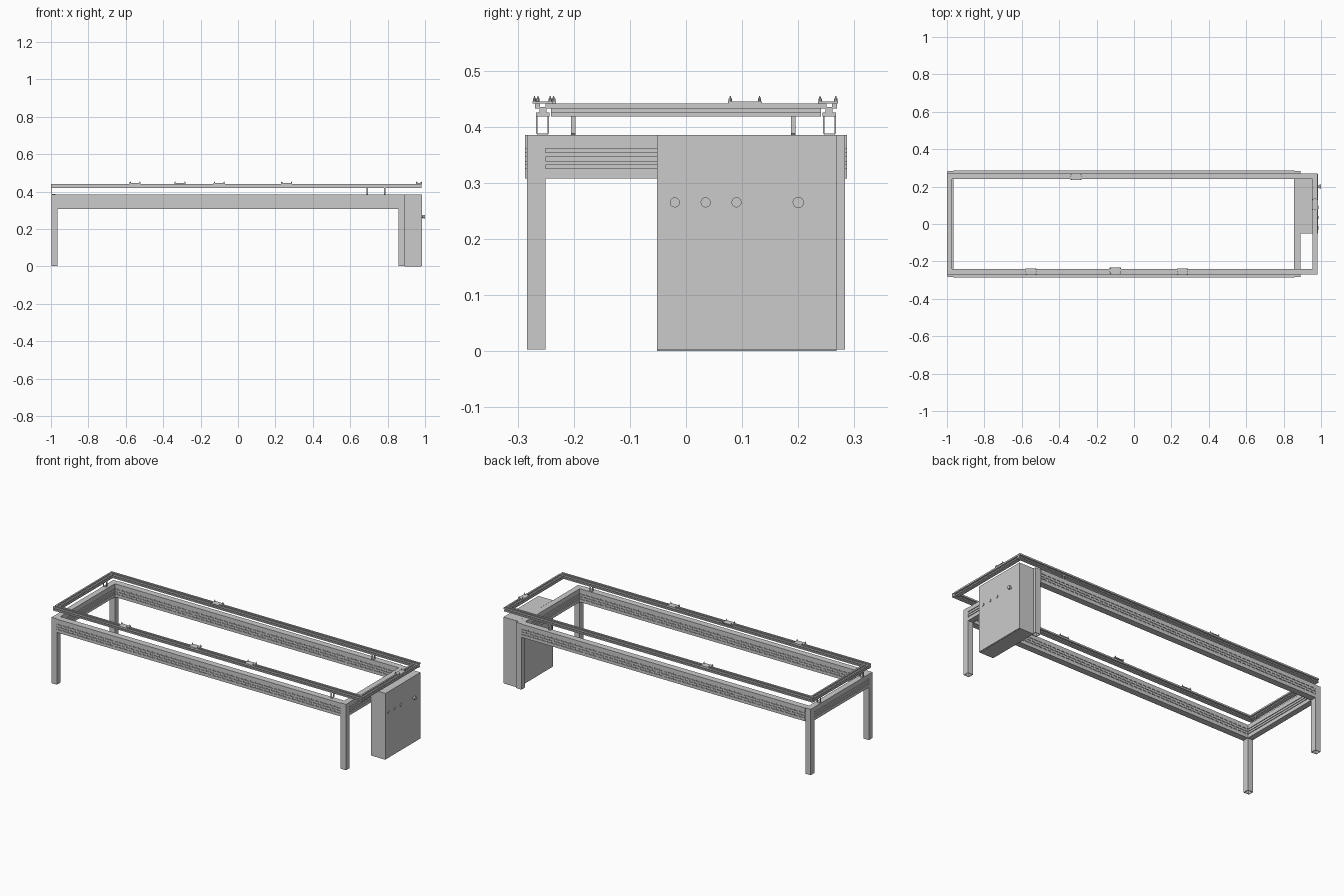
import bpy, bmesh
from mathutils import Matrix, Vector

cube = bpy.data.objects.get("Cube")
if cube:
    bpy.data.objects.remove(cube, do_unlink=True)

grey = bpy.data.materials.new("metal grey")
grey.use_nodes = True
tone = (0.6, 0.6, 0.6, 1)
grey.diffuse_color = tone
grey.node_tree.nodes["Principled BSDF"].inputs["Base Color"].default_value = tone


def finish(name, bm):
    bmesh.ops.recalc_face_normals(bm, faces=bm.faces)
    mesh = bpy.data.meshes.new(name)
    bm.to_mesh(mesh)
    bm.free()
    mesh.materials.append(grey)
    obj = bpy.data.objects.new(name, mesh)
    bpy.context.scene.collection.objects.link(obj)
    return obj


def add_box(bm, low, high):
    low, high = Vector(low), Vector(high)
    m = Matrix.Translation((low + high) / 2) @ Matrix.Diagonal((*(high - low), 1))
    bmesh.ops.create_cube(bm, size=1, matrix=m)


def box(name, low, high):
    bm = bmesh.new()
    add_box(bm, low, high)
    return finish(name, bm)


def add_rod(bm, base, radius, length, tip=1, axis="Z", sides=16):
    turn = Matrix.Rotation(1.5708, 4, "Y") if axis == "X" else Matrix()
    m = Matrix.Translation(base) @ turn @ Matrix.Translation((0, 0, length / 2))
    bmesh.ops.create_cone(bm, cap_ends=True, segments=sides, radius1=radius,
                          radius2=radius * tip, depth=length, matrix=m)


def extrude(name, profile, axis, centre, start, end):
    """Sweep an (across, height) profile along x or y."""
    bm = bmesh.new()

    def ring(t):
        return [bm.verts.new((t, centre + u, z) if axis == "x" else (centre + u, t, z))
                for u, z in profile]
    a, b = ring(start), ring(end)
    for i in range(len(a)):
        j = (i + 1) % len(a)
        bm.faces.new((a[i], a[j], b[j], b[i]))
    bm.faces.new(a)
    bm.faces.new(b)
    return finish(name, bm)


def mirrored(half):
    return half + [(-u, z) for u, z in reversed(half)]


# Slotted beams: grooves cut into both faces
LOW, HIGH, DEPTH = 0.308, 0.385, 0.004
GROOVES = [(0.325, 0.332), (0.339, 0.346), (0.354, 0.361)]


def beam_profile(w):
    side = [(w, LOW)]
    for a, b in GROOVES:
        side += [(w, a), (w - DEPTH, a), (w - DEPTH, b), (w, b)]
    return mirrored(side + [(w, HIGH)])


W = 0.0185
for s, name in ((-1, "front_beam"), (1, "back_beam")):
    extrude(name, beam_profile(W), "x", s * 0.268, -0.965, 0.857)
    # Bridges break the long grooves into rows of slots
    bm = bmesh.new()
    for row, (a, b) in enumerate(GROOVES):
        for i in range(60):
            x = -0.958 + i * 0.03 + (row % 2) * 0.015
            for f in (-1, 1):
                y = sorted((s * 0.268 + f * (W - DEPTH), s * 0.268 + f * W))
                add_box(bm, (x, y[0], a), (x + 0.008, y[1], b))
    finish(name + "_slot_bridges", bm)
for x, name in ((-0.981, "end_beam_far"), (0.873, "end_beam_near")):
    extrude(name, beam_profile(0.0165), "y", x, -0.25, 0.25)

# Hollow legs, open at the foot and capped on top
T = 0.003
for x0, xn in ((-0.998, "far"), (0.857, "near")):
    for y0, yn in ((-0.283, "front"), (0.25, "back")):
        x1, y1 = x0 + 0.034, y0 + 0.033
        bm = bmesh.new()
        add_box(bm, (x0, y0, 0.003), (x1, y0 + T, HIGH))
        add_box(bm, (x0, y1 - T, 0.003), (x1, y1, HIGH))
        add_box(bm, (x0, y0 + T, 0.003), (x0 + T, y1 - T, HIGH))
        add_box(bm, (x1 - T, y0 + T, 0.003), (x1, y1 - T, HIGH))
        add_box(bm, (x0 + T, y0 + T, HIGH - T), (x1 - T, y1 - T, HIGH))
        finish(f"leg_{xn}_{yn}", bm)

# Upper guide frame: extrusion with side grooves and a top channel
RAIL = mirrored([(0.012, 0.418), (0.012, 0.425), (0.006, 0.425), (0.006, 0.432),
                 (0.014, 0.432), (0.014, 0.441), (0.005, 0.441), (0.005, 0.435)])
for s, name in ((-1, "front_rail"), (1, "back_rail")):
    extrude(name, RAIL, "x", s * 0.255, -1.0, 0.982)
for x, name in ((-0.986, "end_rail_far"), (0.968, "end_rail_near")):
    extrude(name, RAIL, "y", x, -0.241, 0.241)

# U brackets holding the guide frame
U = mirrored([(0.0115, 0.42), (0.0115, 0.389), (0.0085, 0.385)])
U = [(-0.0115, 0.42), (-0.0115, 0.388), (-0.0085, 0.385), (0.0085, 0.385),
     (0.0115, 0.388), (0.0115, 0.42), (0.009, 0.42), (0.009, 0.388),
     (-0.009, 0.388), (-0.009, 0.42)]
for x, y in ((0.785, -0.256), (0.69, 0.256)):
    extrude("side_bracket", U, "x", y, x - 0.004, x + 0.004)
for y in (-0.201, 0.191):
    extrude("end_bracket", U, "y", -0.986, y - 0.004, y + 0.004)

# Sensor clips: thin plate with four pointed pins
CLIPS = [(-0.55, -0.256, 0), (-0.1, -0.25, 0), (0.26, -0.256, 0),
         (-0.31, 0.253, 0), (0.968, 0.105, 1)]
for x, y, turned in CLIPS:
    hx, hy = (0.016, 0.03) if turned else (0.03, 0.018)
    bm = bmesh.new()
    add_box(bm, (x - hx, y - hy, 0.441), (x + hx, y + hy, 0.445))
    for sx in (-1, 1):
        for sy in (-1, 1):
            p = (x + sx * (hx - 0.004), y + sy * (hy - 0.004))
            add_rod(bm, (*p, 0.445), 0.003, 0.005, sides=8)
            add_rod(bm, (*p, 0.45), 0.002, 0.005, 0.3, sides=8)
    finish("sensor_clip", bm)

# Control box with cover plate and buttons
box("control_box", (0.89, -0.052, 0.0), (0.979, 0.268, HIGH))
box("cover_plate", (0.979, -0.052, 0.002), (0.983, 0.268, HIGH))
bm = bmesh.new()
add_rod(bm, (0.983, 0.2, 0.265), 0.006, 0.008, axis="X")
add_rod(bm, (0.991, 0.2, 0.265), 0.010, 0.009, axis="X")
finish("main_knob", bm)
for y in (-0.02, 0.035, 0.09):
    bm = bmesh.new()
    add_rod(bm, (0.983, y, 0.265), 0.009, 0.004, axis="X")
    finish("push_button", bm)
